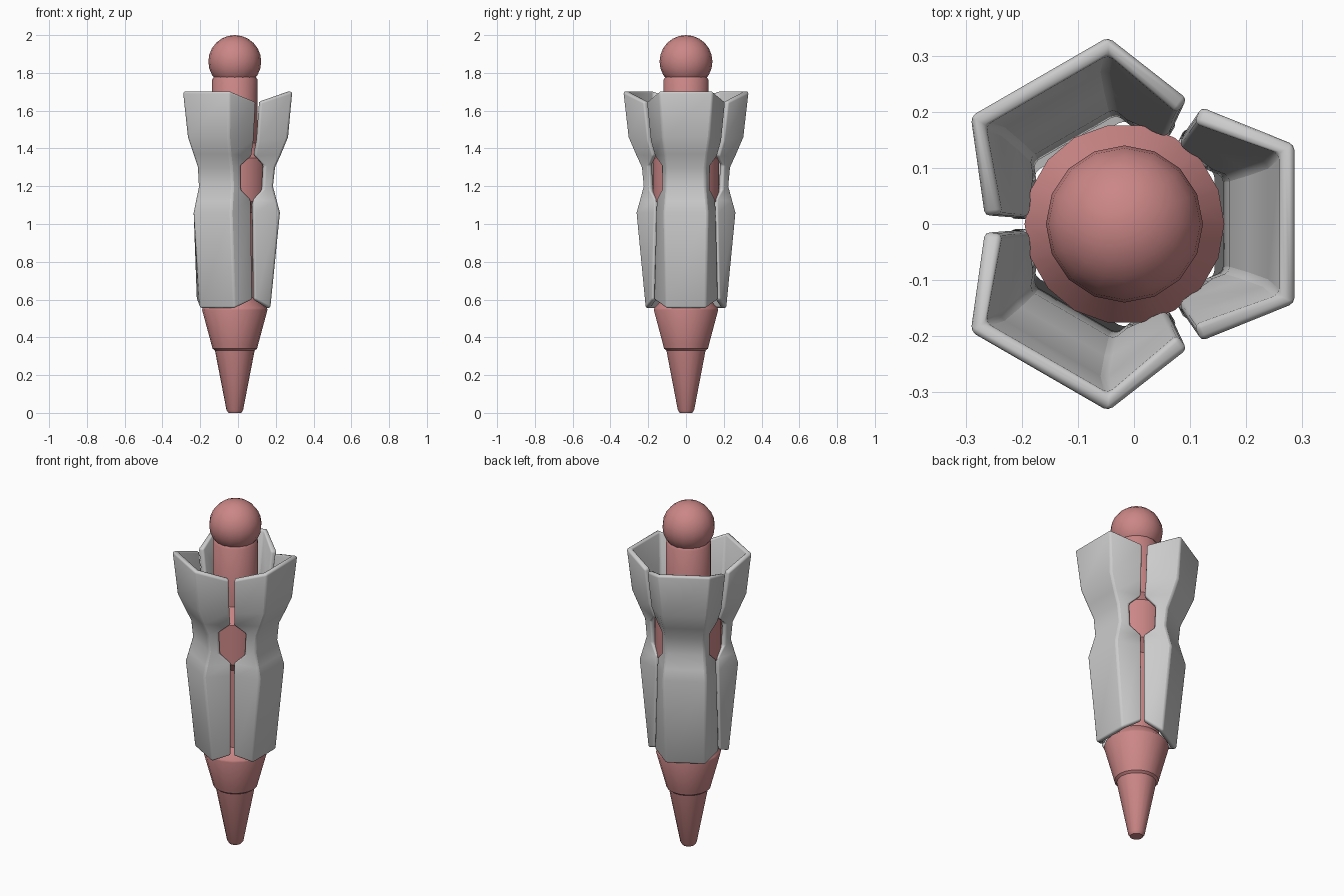
import bpy, bmesh, math
from mathutils import Vector, Matrix

if "Cube" in bpy.data.objects:
    bpy.data.objects.remove(bpy.data.objects["Cube"])

AX = -0.017  # x position of the central axis
red = bpy.data.materials.new("dull_red")
red.diffuse_color = (0.6, 0.24, 0.24, 1)
red.use_nodes = True
red.node_tree.nodes["Principled BSDF"].inputs["Base Color"].default_value = red.diffuse_color


def finish(bm, name, mat=None):
    bmesh.ops.recalc_face_normals(bm, faces=bm.faces)
    me = bpy.data.meshes.new(name)
    bm.to_mesh(me)
    bm.free()
    ob = bpy.data.objects.new(name, me)
    bpy.context.collection.objects.link(ob)
    ob.location.x = AX
    if mat:
        me.materials.append(mat)
    return ob


def smooth(ob, deg):
    bpy.ops.object.select_all(action='DESELECT')
    ob.select_set(True)
    bpy.context.view_layer.objects.active = ob
    bpy.ops.object.shade_smooth_by_angle(angle=math.radians(deg))


# Core: lathed shaft with pointed tip, collar, flared cone and middle ring
def lathe(name, profile, sides):
    bm = bmesh.new()
    rings = [[bm.verts.new((r * math.cos(2 * math.pi * i / sides),
                            r * math.sin(2 * math.pi * i / sides), z))
              for i in range(sides)] for r, z in profile]
    for a, b in zip(rings, rings[1:]):
        for i in range(sides):
            j = (i + 1) % sides
            bm.faces.new((a[i], a[j], b[j], b[i]))
    bm.faces.new(rings[0])
    bm.faces.new(rings[-1])
    return finish(bm, name, red)


core = lathe("core_shaft", [
    (0.034, 0.0), (0.044, 0.015), (0.105, 0.33), (0.118, 0.34), (0.123, 0.36),
    (0.173, 0.545), (0.17, 0.555), (0.12, 0.61), (0.12, 1.06), (0.178, 1.12),
    (0.178, 1.35), (0.12, 1.43), (0.12, 1.765), (0.11, 1.78)], 18)
smooth(core, 35)

# Ball on top
bm = bmesh.new()
bmesh.ops.create_uvsphere(bm, u_segments=16, v_segments=12, radius=0.14)
ball = finish(bm, "top_ball", red)
ball.location.z = 1.86
smooth(ball, 40)

# Outer panels. Rows: face z, face distance, half width, edge z, edge radius,
# gap to the dividing plane, share of side flange kept (less at the window)
ROWS = [
    (1.70, 0.304, 0.142, 1.645, 0.250, 0.014, 1),
    (1.46, 0.282, 0.125, 1.44, 0.225, 0.012, 1),
    (1.37, 0.245, 0.112, 1.36, 0.198, 0.010, 1),
    (1.30, 0.213, 0.103, 1.31, 0.188, 0.010, 0.5),
    (1.20, 0.202, 0.103, 1.18, 0.185, 0.008, 0.5),
    (1.12, 0.223, 0.110, 1.13, 0.185, 0.008, 1),
    (1.06, 0.239, 0.116, 1.06, 0.188, 0.008, 1),
    (0.555, 0.188, 0.105, 0.60, 0.203, 0.008, 1)]
S60 = math.sin(math.radians(60))


def panel(name, angle):
    bm = bmesh.new()
    grid = []
    for z, d, w, ze, r, g, t in ROWS:
        corner = Vector((d, w, z))
        edge = Vector((r * 0.5 + g * S60, r * S60 - g * 0.5, ze))
        edge = corner.lerp(edge, t)
        edge.z = ze
        pts = [edge, corner]
        pts += [Vector((p.x, -p.y, p.z)) for p in reversed(pts)]
        grid.append([bm.verts.new(p) for p in pts])
    for a, b in zip(grid, grid[1:]):
        for i in range(3):
            bm.faces.new((a[i], b[i], b[i + 1], a[i + 1]))
    bmesh.ops.rotate(bm, verts=bm.verts, cent=(0, 0, 0),
                     matrix=Matrix.Rotation(angle, 3, 'Z'))
    bm.normal_update()
    # Make the surface face outward so the thickness grows inward
    out = Vector((math.cos(angle), math.sin(angle), 0))
    bm.faces.ensure_lookup_table()
    flip = bm.faces[1].normal.dot(out) < 0
    ob = finish(bm, name)
    if (ob.data.polygons[1].normal.dot(out)) < 0:
        ob.data.flip_normals()
    so = ob.modifiers.new("thickness", 'SOLIDIFY')
    so.thickness = 0.032
    so.offset = -1
    be = ob.modifiers.new("soft_edges", 'BEVEL')
    be.width = 0.012
    be.segments = 2
    be.limit_method = 'ANGLE'
    be.angle_limit = math.radians(28)
    smooth(ob, 40)


for i, name in enumerate(("right_panel", "back_panel", "front_panel")):
    panel(name, i * 2 * math.pi / 3)
